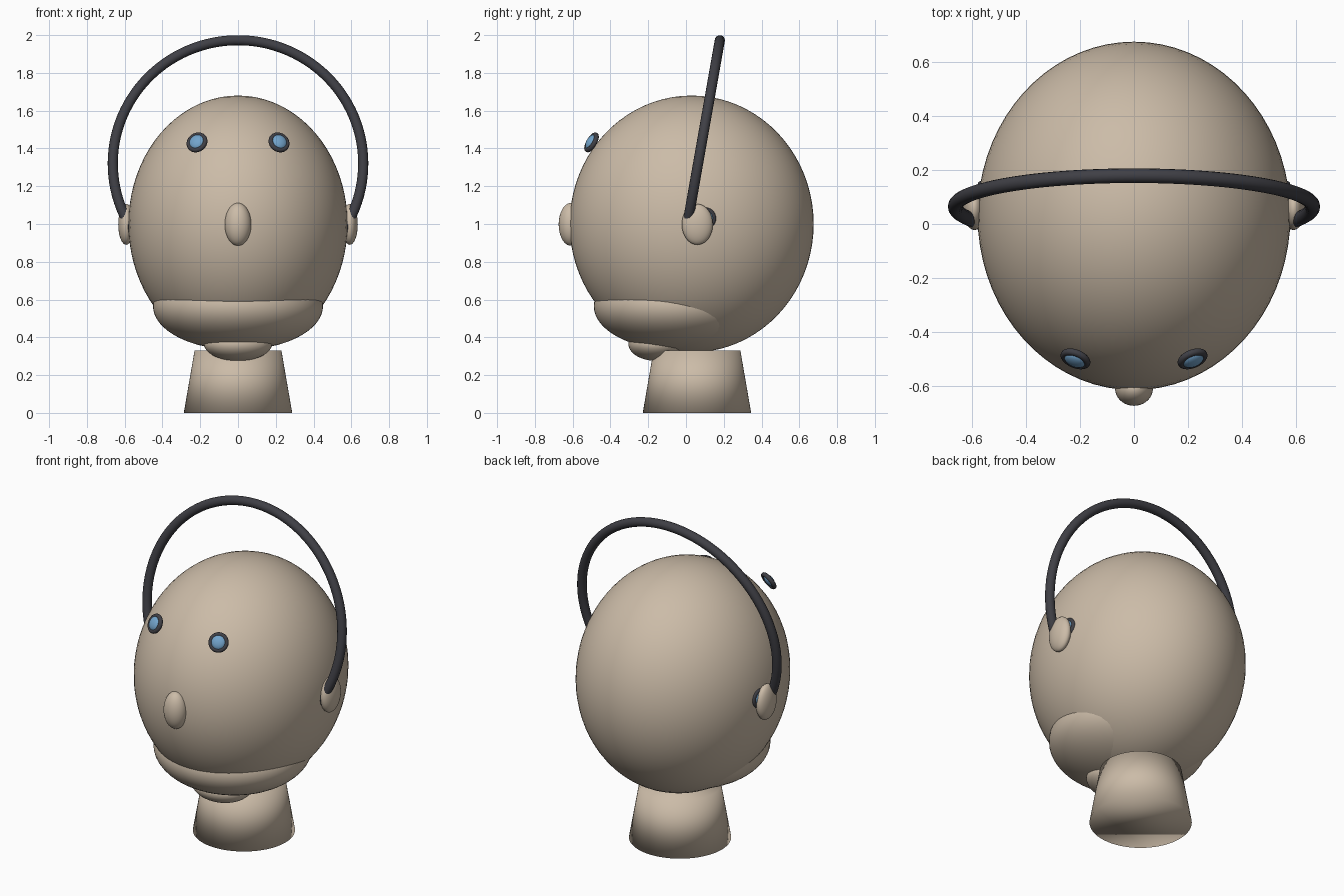
import bpy
from math import sin, cos, radians
from mathutils import Vector

if "Cube" in bpy.data.objects:
    bpy.data.objects.remove(bpy.data.objects["Cube"])


def material(name, rgb):
    m = bpy.data.materials.new(name)
    m.diffuse_color = (*rgb, 1)
    m.use_nodes = True
    m.node_tree.nodes["Principled BSDF"].inputs["Base Color"].default_value = m.diffuse_color
    return m


SKIN = material("skin", (0.60, 0.50, 0.39))
DARK = material("dark", (0.05, 0.05, 0.06))
BLUE = material("blue", (0.17, 0.37, 0.60))


def finish(name, mat):
    ob = bpy.context.object
    ob.name = name
    ob.data.materials.append(mat)
    bpy.ops.object.shade_smooth()
    return ob


def ellipsoid(name, loc, radii, mat=SKIN, seg=48, rings=24, rot=(0, 0, 0)):
    bpy.ops.mesh.primitive_uv_sphere_add(segments=seg, ring_count=rings, location=loc, rotation=rot)
    bpy.context.object.scale = radii
    return finish(name, mat)


def lens(name, loc, normal):
    """Dark ring with a flattened blue lens, facing along normal."""
    n = Vector(normal).normalized()
    rot = n.to_track_quat('Z', 'Y').to_euler()
    bpy.ops.mesh.primitive_torus_add(location=loc, rotation=rot, major_radius=0.045,
                                     minor_radius=0.013, major_segments=40, minor_segments=12)
    finish(name + "_ring", DARK)
    ellipsoid(name + "_glass", Vector(loc) + n * 0.004, (0.042, 0.042, 0.021), BLUE, 32, 16, rot)


# Skull, jaw, chin and nose
ellipsoid("skull", (0, 0.03, 1.0), (0.58, 0.646, 0.68), seg=72, rings=40)
ellipsoid("jaw", (0, -0.05, 0.565), (0.45, 0.438, 0.232), seg=64, rings=32)
ellipsoid("chin", (0, -0.155, 0.365), (0.18, 0.15, 0.09))
ellipsoid("nose", (0, -0.61, 0.998), (0.07, 0.064, 0.113))

# Tapered neck
bpy.ops.mesh.primitive_cone_add(vertices=64, radius1=0.287, radius2=0.23, depth=0.33,
                                location=(0, 0.058, 0.165))
finish("neck", SKIN)

# Paired parts: ears, eyes and the small sensors behind the ears
for side, s in (("left", -1), ("right", 1)):
    ellipsoid(side + "_ear", (s * 0.592, 0.06, 0.998), (0.042, 0.082, 0.108))
    yaw, pitch = radians(22), radians(28)
    lens(side + "_eye", (s * 0.217, -0.5, 1.432),
         (s * sin(yaw) * cos(pitch), -cos(yaw) * cos(pitch), sin(pitch)))
    lens(side + "_ear_sensor", (s * 0.572, 0.102, 1.03), (s, 0.12, 0.05))

# Tilted headband: a circular arc swept as a tube
curve = bpy.data.curves.new("headband", 'CURVE')
curve.dimensions = '3D'
curve.bevel_depth = 0.027
curve.bevel_resolution = 5
curve.use_fill_caps = True
spline = curve.splines.new('POLY')
count, start = 80, -34
spline.points.add(count - 1)
tilt, radius = radians(10), 0.663
for i, p in enumerate(spline.points):
    a = radians(start + (180 - 2 * start) * i / (count - 1))
    up = radius * sin(a)
    p.co = (radius * cos(a), 0.064 + up * sin(tilt), 1.32 + up * cos(tilt), 1)
spline.use_smooth = True
band = bpy.data.objects.new("headband", curve)
curve.materials.append(DARK)
bpy.context.collection.objects.link(band)
